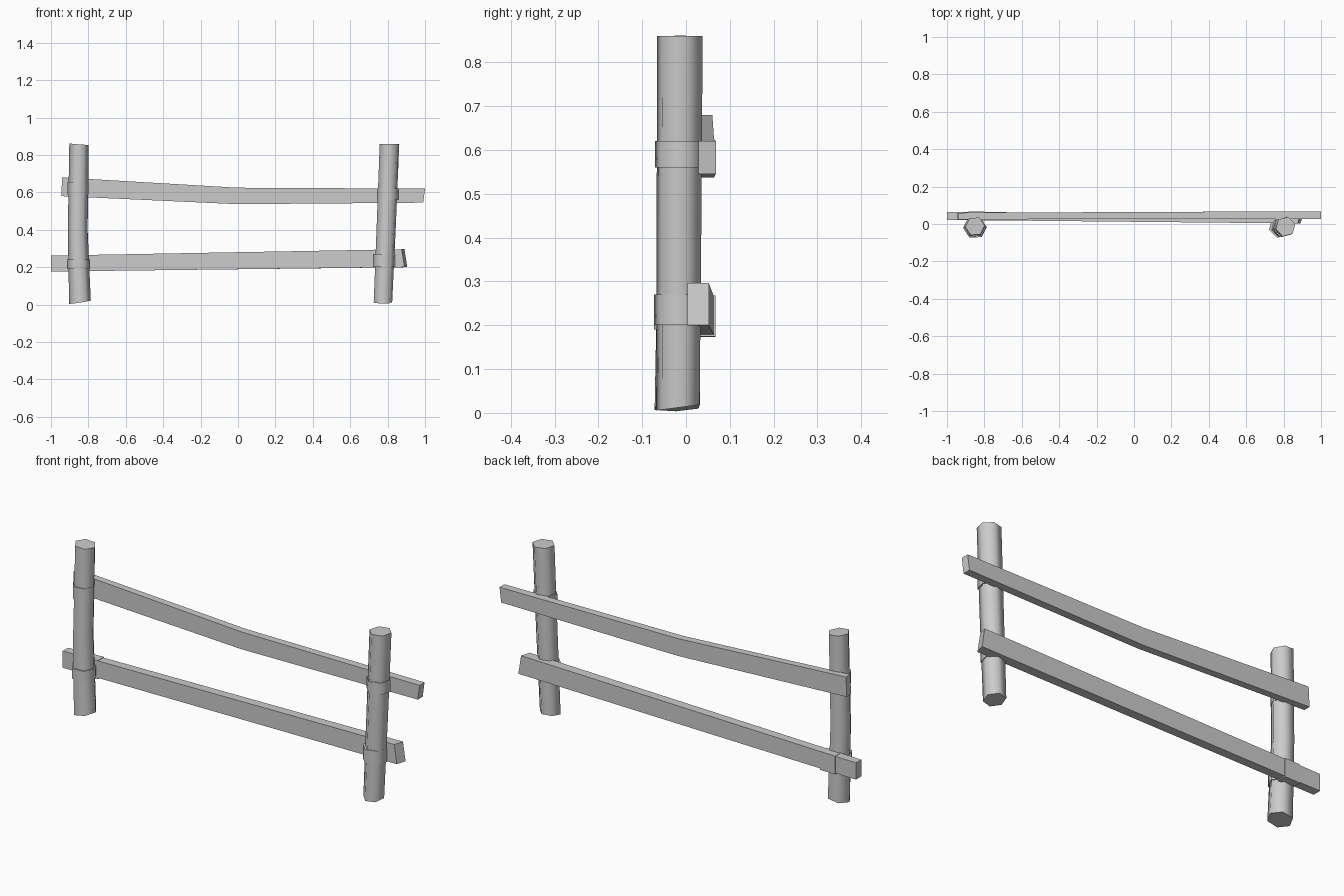
import bpy, bmesh, math
from mathutils import Vector

cube = bpy.data.objects.get("Cube")
if cube:
    bpy.data.objects.remove(cube, do_unlink=True)

wood = bpy.data.materials.new("grey wood")
wood.use_nodes = True
grey = (0.6, 0.6, 0.6, 1)
wood.diffuse_color = grey
wood.node_tree.nodes["Principled BSDF"].inputs["Base Color"].default_value = grey


def loft(name, rings, smooth=False):
    """Skin a closed solid over a list of equal-length point rings."""
    bm = bmesh.new()
    loops = [[bm.verts.new(p) for p in ring] for ring in rings]
    for a, b in zip(loops, loops[1:]):
        for i in range(len(a)):
            j = (i + 1) % len(a)
            bm.faces.new((a[i], a[j], b[j], b[i]))
    bm.faces.new(loops[0])
    bm.faces.new(loops[-1])
    bmesh.ops.recalc_face_normals(bm, faces=bm.faces)
    mesh = bpy.data.meshes.new(name)
    bm.to_mesh(mesh)
    bm.free()
    mesh.materials.append(wood)
    obj = bpy.data.objects.new(name, mesh)
    bpy.context.collection.objects.link(obj)
    if smooth:
        bpy.ops.object.select_all(action="DESELECT")
        obj.select_set(True)
        bpy.context.view_layer.objects.active = obj
        bpy.ops.object.shade_smooth_by_angle(angle=math.radians(66))
    return obj


def hexagon(x, y, z, r, turn, slope=(0, 0)):
    """Six-sided ring, tilted by slope along x and y."""
    ring = []
    for i in range(6):
        a = turn + i * math.pi / 3
        dx, dy = r * math.cos(a), r * math.sin(a)
        ring.append(Vector((x + dx, y + dy, z + dx * slope[0] + dy * slope[1])))
    return ring


def section(x, y0, y1, z0, z1, lean=0, skew=0):
    """Four-sided rail section; lean shifts the top, skew shifts the back."""
    return [(x, y0, z0), (x + skew, y1, z0),
            (x + lean + skew, y1, z1), (x + lean, y0, z1)]


def post(side, rings, turn, bands):
    """Rough post with slightly wider bands where the rails are tied on."""
    loft(side + "_post", [hexagon(*r[:4], turn, r[4]) for r in rings], True)
    for label, x, y, z0, z1, r in bands:
        loft(f"{side}_{label}_band",
             [hexagon(x, y, z, r, turn) for z in (z0, z1)], True)


# Posts and their bands
post("right", [(-0.845, -0.020, 0.013, 0.058, (0.16, 0.04)),
               (-0.857, -0.017, 0.40, 0.053, (0, 0)),
               (-0.850, -0.012, 0.857, 0.052, (-0.08, 0))], 0.05,
     [("upper", -0.855, -0.015, 0.59, 0.655, 0.056),
      ("lower", -0.852, -0.018, 0.19, 0.242, 0.062)])
post("left", [(0.775, -0.018, 0.012, 0.051, (0, 0.13)),
              (0.793, -0.016, 0.43, 0.053, (0, 0)),
              (0.810, -0.014, 0.860, 0.054, (0, 0))], 0.25,
     [("upper", 0.800, -0.014, 0.56, 0.62, 0.059),
      ("lower", 0.780, -0.015, 0.20, 0.27, 0.060)])

# Rails fixed behind the posts
loft("upper_rail", [section(-0.945, 0.025, 0.060, 0.580, 0.680, 0.005),
                    section(0.0, 0.026, 0.064, 0.537, 0.625),
                    section(0.990, 0.028, 0.068, 0.545, 0.620, 0.010)])
loft("lower_rail", [section(-1.0, 0.022, 0.065, 0.177, 0.262),
                    section(0.890, 0.003, 0.052, 0.200, 0.296, -0.015, 0.015)])

# Strap around the lower rail
loft("lower_rail_strap", [section(-0.885, 0.018, 0.067, 0.173, 0.266),
                          section(-0.800, 0.018, 0.067, 0.174, 0.268)])
